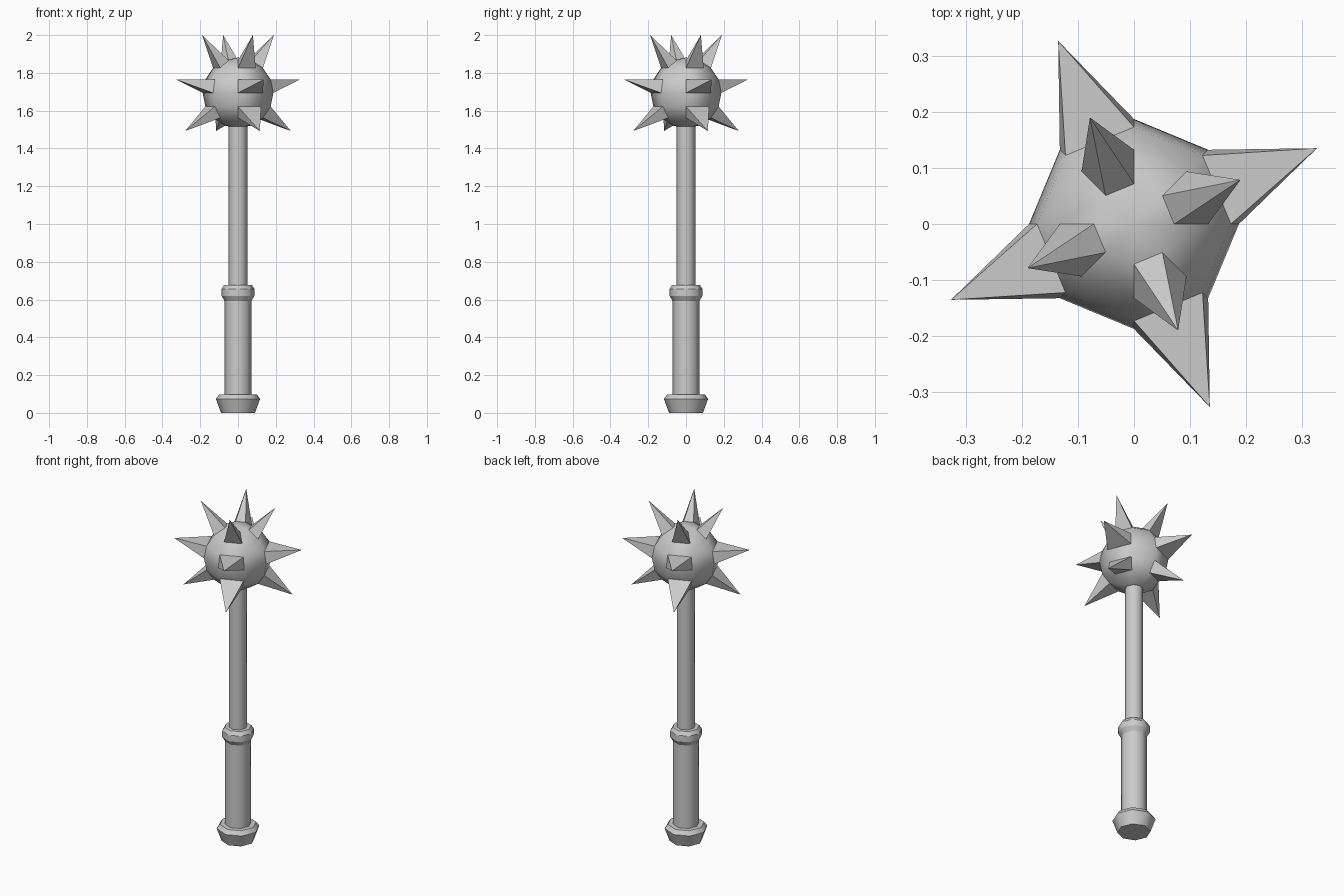
import bpy, bmesh
from math import cos, sin, pi, radians
from mathutils import Vector

if "Cube" in bpy.data.objects:
    bpy.data.objects.remove(bpy.data.objects["Cube"])

SIDES = 8


def finish(name, bm):
    mesh = bpy.data.meshes.new(name)
    bm.to_mesh(mesh)
    bm.free()
    obj = bpy.data.objects.new(name, mesh)
    bpy.context.collection.objects.link(obj)
    return obj


def lathe(name, profile):
    """Capped eight-sided turning: smooth around, sharp at profile corners."""
    bm = bmesh.new()
    rings = [[bm.verts.new((r * cos(2 * pi * i / SIDES), r * sin(2 * pi * i / SIDES), z))
              for i in range(SIDES)] for r, z in profile]
    for a, b in zip(rings, rings[1:]):
        for i in range(SIDES):
            j = (i + 1) % SIDES
            bm.faces.new((a[i], a[j], b[j], b[i])).smooth = True
    bm.faces.new(rings[0][::-1])
    bm.faces.new(rings[-1])
    bmesh.ops.recalc_face_normals(bm, faces=bm.faces)
    for e in bm.edges:
        level = abs(e.verts[0].co.z - e.verts[1].co.z) < 1e-6
        if level and e.calc_face_angle(0) > radians(28):
            e.smooth = False
    return finish(name, bm)


# Handle parts
lathe("pommel", [(0.09, 0), (0.117, 0.074), (0.1, 0.098)])
lathe("grip", [(0.071, 0.09), (0.071, 0.593), (0.087, 0.62), (0.087, 0.656), (0.073, 0.677)])
lathe("shaft", [(0.05, 0.66), (0.05, 1.56)])

# Ball with spikes raised from every second face in three bands
CENTER = Vector((0, 0, 1.694))
SPIKE_LENGTH = 0.19
ball = bmesh.new()
bmesh.ops.create_uvsphere(ball, u_segments=SIDES, v_segments=8, radius=0.187)
for f in ball.faces:
    f.smooth = True

bases = []
for f in ball.faces:
    c = f.calc_center_median()
    in_band = any(abs(c.z - z) < 0.015 for z in (0.152, 0.036, -0.102))
    # Sectors centred on 22.5, 112.5, 202.5 and 292.5 degrees
    if len(f.verts) == 4 and in_band and c.x * c.y * (abs(c.x) - abs(c.y)) > 0:
        bases.append(f)

for f in bases:
    tip = ball.verts.new(f.calc_center_median() + f.normal * SPIKE_LENGTH)
    corners = list(f.verts)
    for e in f.edges:
        e.smooth = False
    ball.faces.remove(f)
    for a, b in zip(corners, corners[1:] + corners[:1]):
        ball.faces.new((a, b, tip)).smooth = False
bmesh.ops.translate(ball, verts=ball.verts, vec=CENTER)
finish("spiked_ball", ball)
